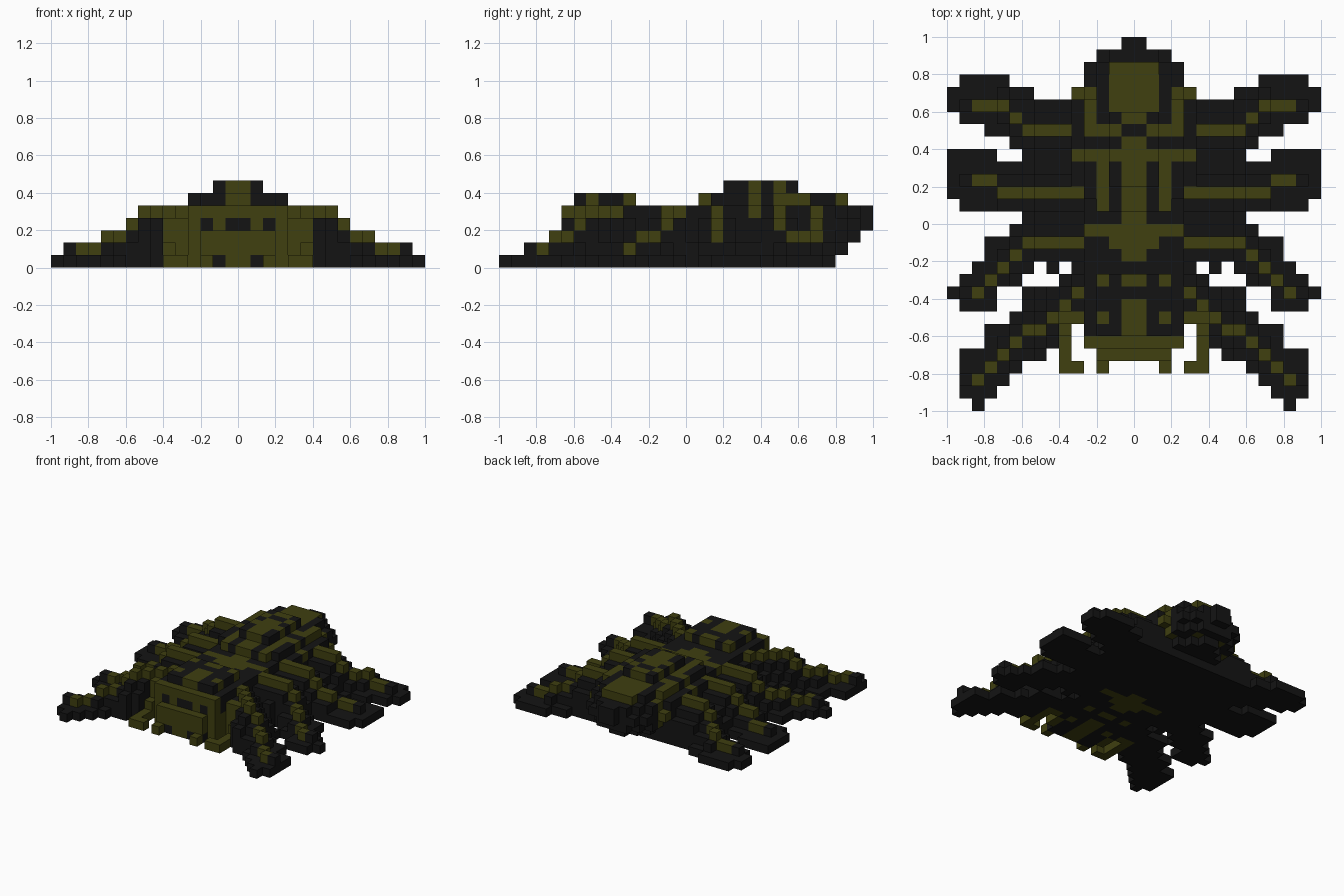
import bpy, bmesh, random

if "Cube" in bpy.data.objects:
    bpy.data.objects.remove(bpy.data.objects["Cube"])

random.seed(4)
U = 1 / 15            # block size
cells = {}            # (i, j, k) -> (part, colour index), i counts outward from the mirror plane


def put(part, i, j, k, olive=False):
    cells[i, j, k] = (part, int(olive))


def material(name, rgb):
    m = bpy.data.materials.new(name)
    m.diffuse_color = (*rgb, 1)
    m.use_nodes = True
    m.node_tree.nodes["Principled BSDF"].inputs["Base Color"].default_value = m.diffuse_color
    return m


MATS = [material("black", (0.007, 0.007, 0.007)), material("olive", (0.05, 0.05, 0.005))]

# Legs: stepped segments (first column, last column, rear-most and front-most row)
LEGS = {
    "rear_legs": [(3, 7, 5, 9), (8, 8, 5, 10), (9, 9, 6, 10), (10, 11, 7, 11),
                  (12, 13, 8, 11), (14, 14, 9, 10)],
    "mid_rear_legs": [(3, 8, 0, 5), (9, 10, 1, 4), (11, 13, 1, 5), (14, 14, 2, 5)],
    "mid_front_legs": [(3, 5, -3, 0), (6, 6, -4, 0), (7, 7, -3, 0), (8, 8, -4, 0),
                       (9, 9, -5, -1), (10, 10, -5, -2), (11, 11, -7, -2),
                       (12, 12, -7, -4), (13, 13, -7, -5), (14, 14, -6, -6)],
    "front_legs": [(3, 4, -8, -4), (5, 5, -8, -5), (6, 6, -10, -6), (7, 8, -11, -6),
                   (9, 9, -12, -8), (10, 10, -13, -9), (11, 11, -14, -9),
                   (12, 12, -15, -11), (13, 13, -14, -11)],
}


def leg_height(i):
    return 5 if i < 8 else 4 if i < 9 else 3 if i < 11 else 2 if i < 14 else 1


for part, segs in LEGS.items():
    for a, b, lo, hi in segs:
        ridge = (lo + hi) // 2
        for i in range(a, b + 1):
            for j in range(lo, hi + 1):
                h = max(1, leg_height(i) - abs(j - ridge))
                for k in range(h):
                    if (i, j, k) not in cells:
                        put(part, i, j, k, j == ridge and k == h - 1 and i <= 12)

# Head and waist
for j in range(-11, 1):
    for i in range(3 if j == -11 else 4):
        h = 3 if j == -11 else 6 if -9 <= j <= -5 and i < 3 else 5
        for k in range(h):
            olive = (j <= -10 and k > 0) or (i == 0 and j not in (-6, -4)) \
                or j == -1 or (i == 2 and j in (-8, -5)) or (i < 2 and j == -2)
            put("head", i, j, k, olive and not (j <= -10 and k == 3 and i in (0, 2)))

# Abdomen: blocky ellipsoid with a flat base
for j in range(1, 15):
    for i in range(5):
        for k in range(7):
            d = ((i + .5) / 5.3) ** 2 + ((j - 5.5) / 8.8) ** 2 + ((k - 3.1) / 3.3) ** 2
            base = k < 2 and i < 4 and j < 10
            if (d > 1.01 and not base) or (k == 6 and (i > 1 or not 3 <= j <= 8)):
                continue
            olive = (i < 2 and 9 <= j <= 11) or (i == 1 and j == 12) or (i == 3 and 7 <= j <= 10) \
                or (i > 0 and j in (5, 7)) or (i == 0 and j not in (7, 13, 14)) or (i == 2 and j < 5)
            if i == 4:
                olive = random.random() < .2
            put("abdomen", i, j, k, olive and k > 1)
put("abdomen", 0, 14, 4)

# Fangs and feelers lying in front of the head
for i, j in [(2, -12), (4, -12), (5, -12), (5, -11), (5, -10), (5, -9)]:
    put("fangs", i, j, 0, True)
for i, j, h in [(3, -9, 3), (3, -10, 3), (5, -9, 2), (5, -8, 4), (4, -8, 4)]:
    for k in range(h):
        put("fangs", i, j, k, True)

# Mirror, then build each part from exposed block faces only
full = {}
for (i, j, k), v in cells.items():
    full[i, j, k] = full[-1 - i, j, k] = v


def block_face(bm, c, axis, s, mat):
    u, w = (axis + 1) % 3, (axis + 2) % 3
    pts = []
    for du, dw in ((0, 0), (1, 0), (1, 1), (0, 1)):
        p = list(c)
        p[axis] += s
        p[u] += du
        p[w] += dw
        pts.append(bm.verts.new([q * U for q in p]))
    bm.faces.new(pts if s else pts[::-1]).material_index = mat


for part in [*LEGS, "head", "abdomen", "fangs"]:
    bm = bmesh.new()
    for c, (owner, mat) in full.items():
        if owner != part:
            continue
        for axis in range(3):
            for s in (0, 1):
                n = list(c)
                n[axis] += 2 * s - 1
                if tuple(n) not in full:
                    block_face(bm, c, axis, s, mat)
    bmesh.ops.remove_doubles(bm, verts=bm.verts, dist=0.001)
    me = bpy.data.meshes.new(part)
    bm.to_mesh(me)
    bm.free()
    for m in MATS:
        me.materials.append(m)
    bpy.context.collection.objects.link(bpy.data.objects.new(part, me))
